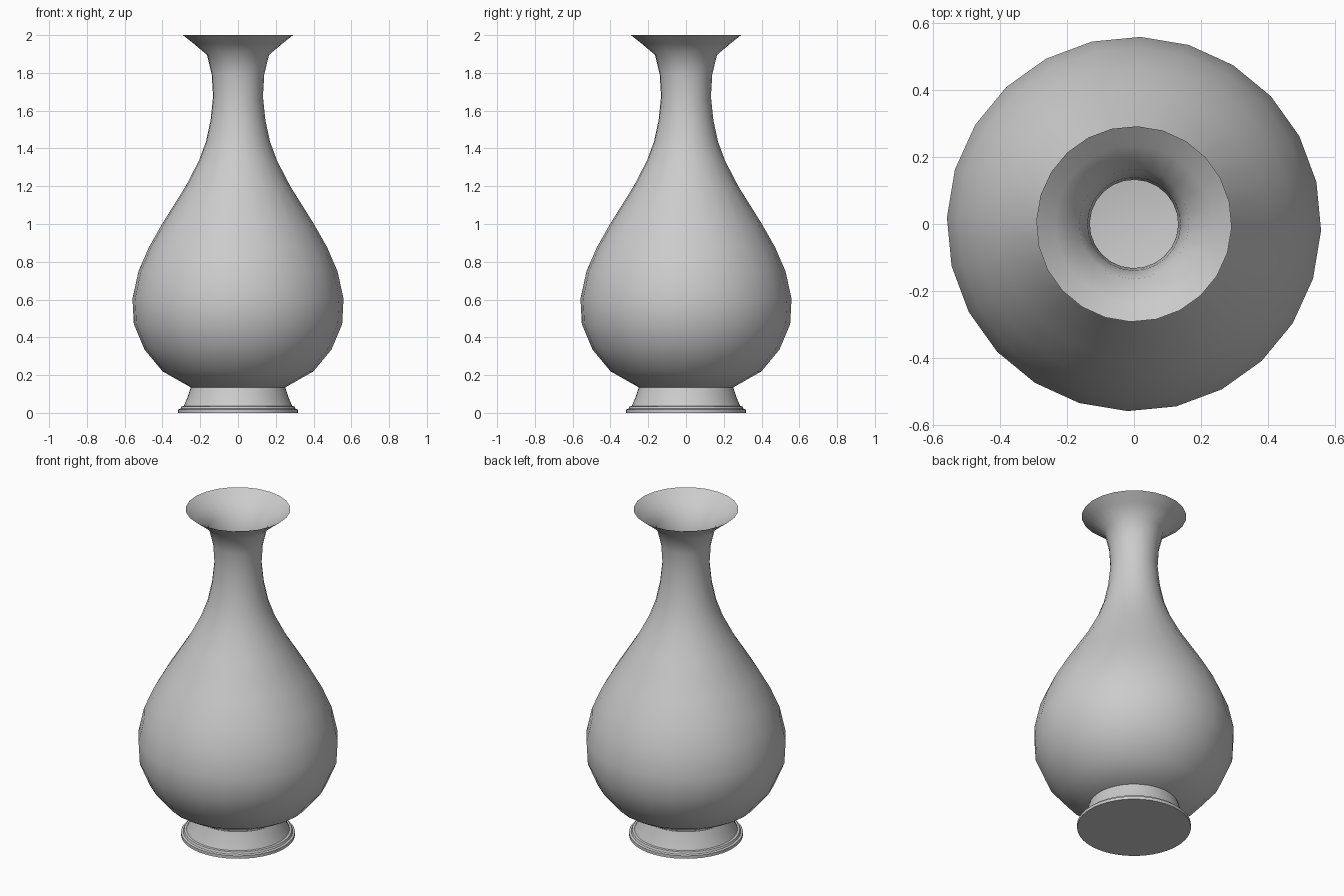
import bpy
import math

default = bpy.data.objects.get("Cube")
if default:
    bpy.data.objects.remove(default, do_unlink=True)

GREY = (0.6, 0.6, 0.6, 1.0)
clay = bpy.data.materials.new("plain grey")
clay.use_nodes = True
clay.diffuse_color = GREY
clay.node_tree.nodes["Principled BSDF"].inputs["Base Color"].default_value = GREY


def lathe(name, profile, sides, turn=0.0, close_bottom=True):
    """Spin a (radius, height) profile about z into a smooth-shaded shell."""
    verts, faces = [], []
    for radius, height in profile:
        for i in range(sides):
            a = turn + math.tau * i / sides
            verts.append((radius * math.cos(a), radius * math.sin(a), height))
    for ring in range(len(profile) - 1):
        low, high = ring * sides, (ring + 1) * sides
        for i in range(sides):
            j = (i + 1) % sides
            faces.append((low + i, low + j, high + j, high + i))
    if close_bottom:
        faces.append(tuple(reversed(range(sides))))
    mesh = bpy.data.meshes.new(name)
    mesh.from_pydata(verts, [], faces)
    mesh.materials.append(clay)
    obj = bpy.data.objects.new(name, mesh)
    bpy.context.collection.objects.link(obj)
    bpy.ops.object.select_all(action="DESELECT")
    obj.select_set(True)
    bpy.context.view_layer.objects.active = obj
    bpy.ops.object.shade_smooth_by_angle(angle=math.radians(40))
    return obj


# Open pear-shaped body with slim neck and flared lip
body_profile = [
    (0.25, 0.135), (0.4, 0.22), (0.495, 0.335), (0.552, 0.47), (0.559, 0.605),
    (0.527, 0.75), (0.473, 0.875), (0.402, 1.0), (0.277, 1.2), (0.207, 1.335),
    (0.17, 1.435), (0.145, 1.55), (0.132, 1.675), (0.139, 1.79),
    (0.164, 1.895), (0.235, 1.955), (0.292, 2.0),
]
lathe("vase_body", body_profile, 24, turn=math.radians(-2))

# Flared foot with a stepped lower rim
foot_profile = [
    (0.317, 0.0), (0.317, 0.018), (0.305, 0.022), (0.3, 0.034), (0.287, 0.036),
    (0.268, 0.08), (0.25, 0.135),
]
lathe("foot", foot_profile, 48)
